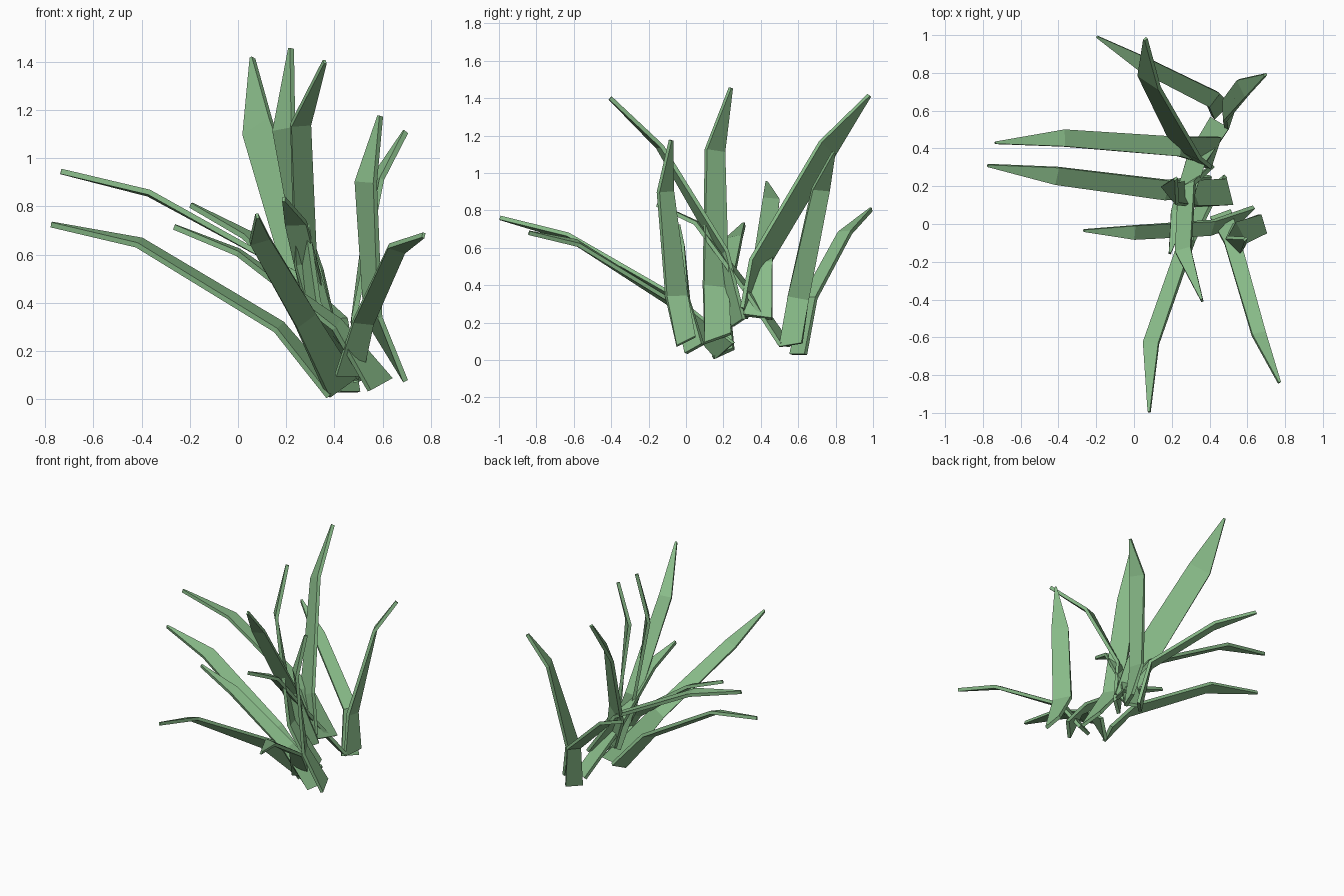
import bpy, bmesh
from mathutils import Vector

green = bpy.data.materials.new("leaf_green")
green.diffuse_color = (0.25, 0.5, 0.25, 1)
THICK = 0.022
count = 0


def blade(base, knee, bend, tip, base_across, across, width):
    """Flat box-section leaf through four points; across = width direction of the upper part."""
    global count
    count += 1
    pts = [Vector(p) for p in (base, knee, bend, tip)]
    a = Vector(across).normalized()
    b = Vector(base_across)
    spans = [b, (b.normalized() + a).normalized() * width * 1.15, a * width, a * 0.012]
    segs = [(pts[i + 1] - pts[i]).normalized() for i in range(3)]
    tangents = [segs[0], segs[0] + segs[1], segs[1] + segs[2], segs[2]]
    bm = bmesh.new()
    rings = []
    for i, (p, w, t) in enumerate(zip(pts, spans, tangents)):
        t = t.normalized()
        side = w / 2
        if i:  # the base keeps its slanted cut
            side = (w - t * w.dot(t)).normalized() * w.length / 2
        n = t.cross(side).normalized() * THICK / 2
        rings.append([bm.verts.new(p + s * side + k * n)
                      for s, k in ((1, 1), (-1, 1), (-1, -1), (1, -1))])
    for r0, r1 in zip(rings, rings[1:]):
        for i in range(4):
            j = (i + 1) % 4
            bm.faces.new((r0[i], r0[j], r1[j], r1[i]))
    bm.faces.new(rings[0][::-1])
    bm.faces.new(rings[-1])
    bmesh.ops.recalc_face_normals(bm, faces=bm.faces)
    me = bpy.data.meshes.new("leaf_blade")
    bm.to_mesh(me)
    bm.free()
    me.materials.append(green)
    ob = bpy.data.objects.new(f"leaf_blade_{count:02d}", me)
    bpy.context.collection.objects.link(ob)


# Long leaves reaching left
blade((.43, .385, .23), (.24, .41, .52), (-.37, .455, .855), (-.735, .43, .945), (.05, .15, -.02), (0, 1, -.1), .09)
blade((.39, .2, .035), (.17, .18, .3), (-.41, .255, .65), (-.775, .31, .725), (.03, .11, .05), (.02, 1, .3), .095)
blade((.59, .045, .06), (.41, -.02, .31), (.0, -.045, .61), (-.265, -.035, .715), (.09, .09, .05), (0, 1, .2), .075)
# Leaves reaching back
blade((.46, .6, .03), (.42, .66, .33), (.04, .85, .68), (-.195, .99, .805), (.08, .08, .0), (.45, .85, .1), .08)
blade((.37, .31, .25), (.28, .38, .5), (.08, .755, 1.13), (.06, .98, 1.415), (.08, -.02, .06), (.12, -.07, .1), .15)
blade((.51, .56, .08), (.48, .6, .33), (.575, .72, .91), (.695, .79, 1.11), (.04, .12, .02), (-.35, .9, .1), .1)
# Upright leaves
blade((.5, .17, .115), (.31, .16, .39), (.19, .155, 1.12), (.22, .24, 1.455), (-.035, .14, .05), (-.08, .1, 0), .125)
blade((.38, .28, .2), (.28, .2, .57), (.26, -.14, 1.14), (.36, -.405, 1.4), (.08, .06, .04), (1, .25, .1), .085)
blade((.68, 0, .1), (.56, -.05, .34), (.53, -.11, .9), (.59, -.08, 1.175), (-.03, .1, .05), (-.7, .7, 0), .11)
# Leaves reaching forward
blade((.43, .21, .05), (.28, -.09, .33), (.09, -.63, .66), (.08, -.995, .76), (.11, .09, .08), (1, .15, .2), .085)
blade((.46, .05, .1), (.52, -.09, .32), (.66, -.58, .625), (.77, -.84, .68), (.11, .04, 0), (1, .2, -.3), .075)
blade((.45, .53, .08), (.33, .34, .36), (.24, .06, .73), (.19, -.155, .83), (.1, -.06, .01), (1, -.2, 0), .09)
